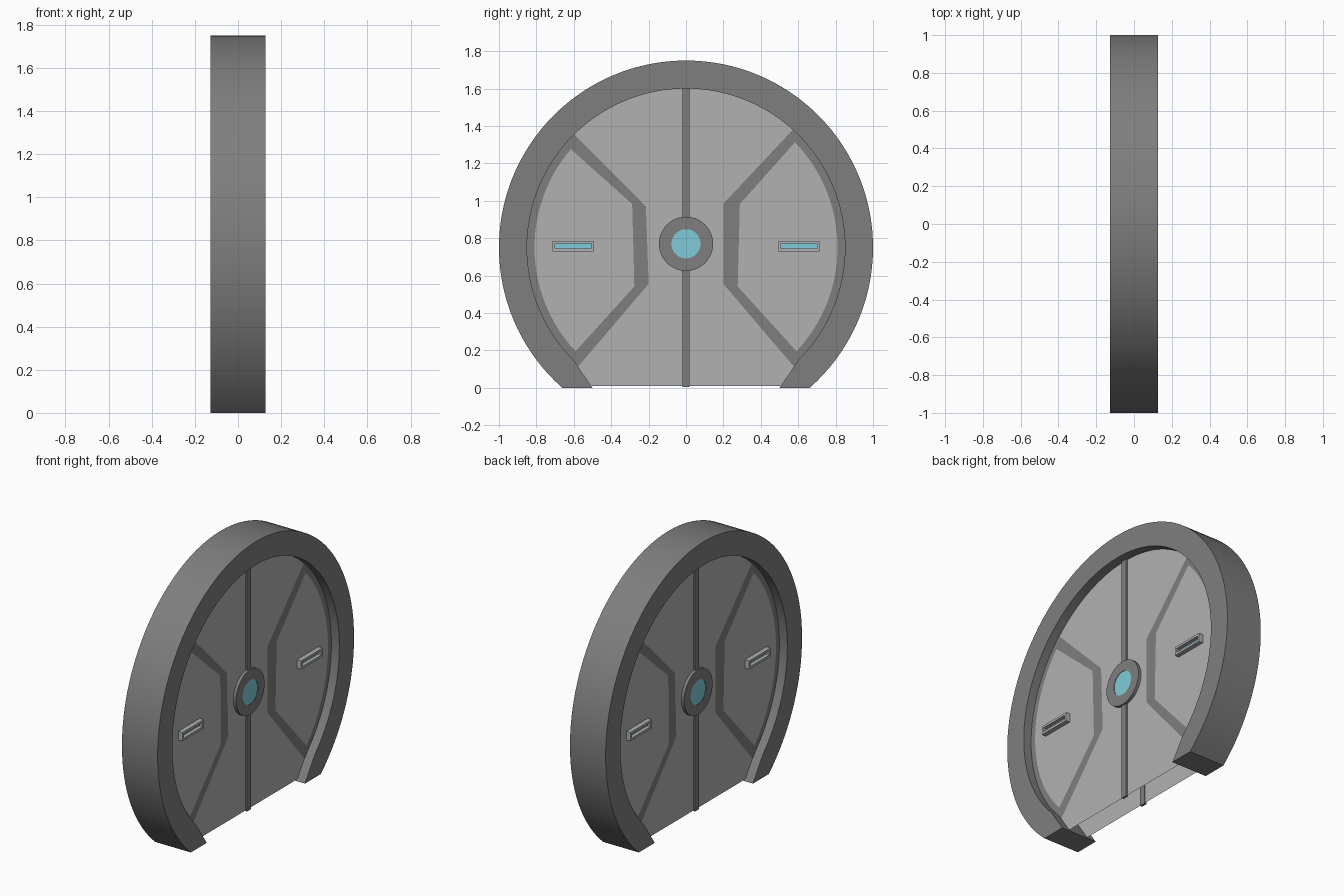
import bpy, bmesh, math
from mathutils import Matrix

if "Cube" in bpy.data.objects:
    bpy.data.objects.remove(bpy.data.objects["Cube"])

def material(name, rgb):
    m = bpy.data.materials.new(name)
    m.diffuse_color = (*rgb, 1)
    m.use_nodes = True
    m.node_tree.nodes["Principled BSDF"].inputs["Base Color"].default_value = m.diffuse_color
    return m

DARK = material("dark_grey", (0.21, 0.21, 0.21))
LIGHT = material("light_grey", (0.44, 0.44, 0.44))
CYAN = material("cyan_glow", (0.22, 0.60, 0.69))
CZ, KZ = 0.75, 0.77      # centre heights of the arch and of the hub
DOOR = 0.068             # distance of each door skin from the middle

def arc(r, a0, a1, n, cz=CZ):
    out = []
    for i in range(n + 1):
        a = math.radians(a0 + (a1 - a0) * i / n)
        out.append((r * math.cos(a), cz + r * math.sin(a)))
    return out

def finish(bm, name, mat, turn=0.0):
    bmesh.ops.transform(bm, matrix=Matrix.Rotation(turn, 4, 'Z'), verts=bm.verts)
    me = bpy.data.meshes.new(name)
    bm.to_mesh(me)
    bm.free()
    me.materials.append(mat)
    ob = bpy.data.objects.new(name, me)
    bpy.context.collection.objects.link(ob)
    bpy.ops.object.select_all(action='DESELECT')
    ob.select_set(True)
    bpy.context.view_layer.objects.active = ob
    bpy.ops.object.shade_smooth_by_angle(angle=math.radians(30))
    return ob

def sheet(name, pts, x, mat, turn):
    """Flat plate from a counter-clockwise (y, z) outline facing +x."""
    bm = bmesh.new()
    bm.faces.new([bm.verts.new((x, y, z)) for y, z in pts])
    bmesh.ops.triangulate(bm, faces=bm.faces[:])
    finish(bm, name, mat, turn)

def band(name, outer, inner, x0, x1, mat, turn=0.0, closed=False):
    """Solid strip between two (y, z) outlines with equal point counts."""
    bm = bmesh.new()
    rows = [[bm.verts.new((x, y, z)) for y, z in line]
            for line, x in ((outer, x1), (inner, x1), (inner, x0), (outer, x0))]
    n = len(outer)
    for i in range(n if closed else n - 1):
        j = (i + 1) % n
        for k in range(4):
            a, b = rows[k], rows[(k + 1) % 4]
            bm.faces.new((a[i], a[j], b[j], b[i]))
    if not closed:
        bm.faces.new([r[0] for r in rows])
        bm.faces.new([r[-1] for r in reversed(rows)])
    bmesh.ops.recalc_face_normals(bm, faces=bm.faces[:])
    finish(bm, name, mat, turn)

def box(name, x0, x1, y0, y1, z0, z1, mat, turn):
    band(name, [(y0, z1), (y1, z1)], [(y0, z0), (y1, z0)], x0, x1, mat, turn)

def rect(cy, cz, w, h):
    return [(cy - w, cz - h), (cy + w, cz - h), (cy + w, cz + h), (cy - w, cz + h)]

# Round frame, cut flat at the floor, with splayed feet
foot = math.degrees(math.asin(0.75))
outer = arc(1.0, -foot, 180 + foot, 98)
inner = [(0.5, 0)] + arc(0.85, -44.9, 224.9, 96) + [(-0.5, 0)]
band("round_frame", outer, inner, -0.127, 0.127, DARK)

# Both faces of the door are the same, turned half way round
for label, turn in (("front", 0.0), ("back", math.pi)):
    skin = [(0.51, 0.01)] + arc(0.856, -44.9, 224.9, 96) + [(-0.51, 0.01)]
    sheet(f"door_skin_{label}", skin, DOOR, LIGHT, turn)

    # side panels: dark border plate with a light plate on it
    for side, s, a_dark, a_in, a_light in (("right", 1, 47.8, 47, 44),
                                           ("left", -1, 45.4, 43, 40.5)):
        dark = arc(0.856, -47.8, a_dark, 40) + arc(0.293, a_in, -47, 24, KZ)
        light = arc(0.81, -43.2, a_light, 40) + arc(0.358, 36.5, -39.5, 24, KZ)
        for part, pts, x, mat in (("border", dark, 0.003, DARK),
                                  ("panel", light, 0.006, LIGHT)):
            pts = [(s * y, z) for y, z in pts]
            sheet(f"{side}_{part}_{label}", pts if s > 0 else pts[::-1],
                  DOOR + x, mat, turn)
        # handle: raised rim with a recessed glowing strip
        cy = s * 0.604
        band(f"{side}_handle_rim_{label}", rect(cy, 0.758, 0.109, 0.028),
             rect(cy, 0.758, 0.096, 0.013), DOOR, DOOR + 0.035, LIGHT, turn, True)
        sheet(f"{side}_handle_light_{label}", rect(cy, 0.758, 0.097, 0.014),
              DOOR + 0.012, CYAN, turn)

    # centre seam and hub
    box(f"centre_seam_{label}", DOOR - 0.005, DOOR + 0.01, -0.02, 0.02,
        0.005, 1.605, DARK, turn)
    band(f"hub_ring_{label}", arc(0.145, 0, 352.5, 47, KZ),
         arc(0.078, 0, 352.5, 47, KZ), DOOR - 0.005, DOOR + 0.02, DARK, turn, True)
    sheet(f"hub_light_{label}", arc(0.079, 0, 352.5, 47, KZ),
          DOOR + 0.017, CYAN, turn)
